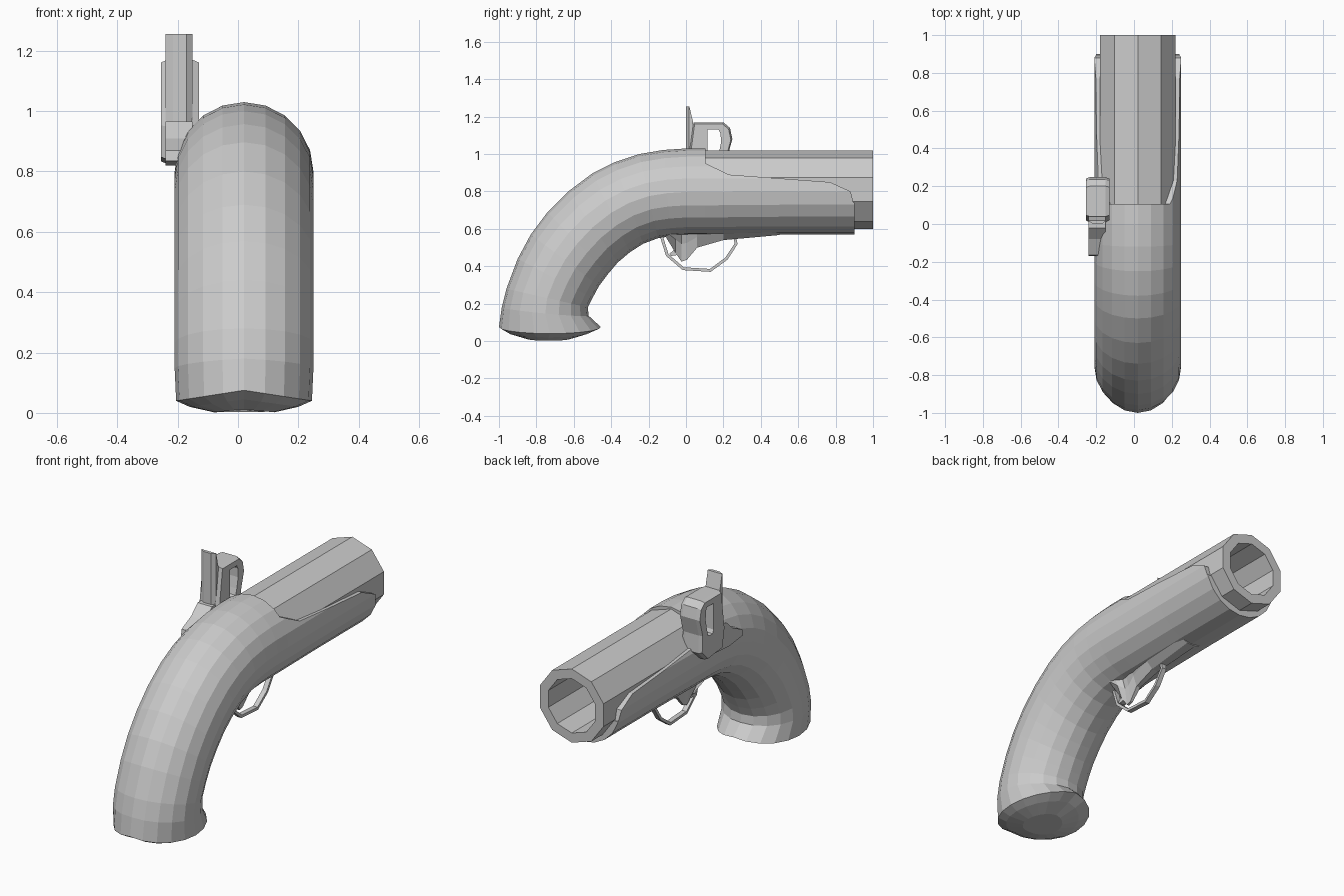
import bpy, bmesh, math
from mathutils import Vector

if "Cube" in bpy.data.objects:
    bpy.data.objects.remove(bpy.data.objects["Cube"])

CX = 0.02  # centre line of stock and barrel

grey = bpy.data.materials.new("plain_grey")
grey.diffuse_color = (0.6, 0.6, 0.6, 1)
grey.use_nodes = True
grey.node_tree.nodes["Principled BSDF"].inputs["Base Color"].default_value = grey.diffuse_color


def finish(name, bm):
    bmesh.ops.recalc_face_normals(bm, faces=bm.faces)
    me = bpy.data.meshes.new(name)
    bm.to_mesh(me)
    bm.free()
    me.materials.append(grey)
    ob = bpy.data.objects.new(name, me)
    bpy.context.collection.objects.link(ob)
    return ob


def loft(name, rings, closed=False):
    """Skin a list of equal-length rings; cap the ends unless closed."""
    bm = bmesh.new()
    vs = [[bm.verts.new(p) for p in r] for r in rings]
    n = len(vs[0])
    for a, b in zip(vs, vs[1:] + vs[:1] if closed else vs[1:]):
        for i in range(n):
            j = (i + 1) % n
            bm.faces.new((a[i], a[j], b[j], b[i]))
    if not closed:
        bm.faces.new(vs[0])
        bm.faces.new(vs[-1])
    return finish(name, bm)


def slab(name, profile, x0, x1):
    """Extrude a (y, z) profile across x."""
    return loft(name, [[(x, y, z) for y, z in profile] for x in (x0, x1)])


def decagon(r, y, z=0.81):
    return [(CX + r * math.sin(i * math.pi / 5), y, z + r * math.cos(i * math.pi / 5))
            for i in range(10)]


# Stock and curved grip: (upper y, z, lower y, z, half width, side drop)
STATIONS = [
    (.90, 1.03, .90, .57, .23, 0), (.50, 1.03, .50, .57, .23, 0),
    (.10, 1.03, .10, .565, .23, 0), (0, 1.03, 0, .565, .23, 0),
    (-.12, 1.022, -.08, .56, .23, 0), (-.25, 1.0, -.15, .55, .23, 0),
    (-.38, .957, -.23, .52, .23, 0), (-.50, .897, -.30, .475, .23, 0),
    (-.63, .80, -.365, .42, .23, 0), (-.74, .69, -.42, .355, .23, 0),
    (-.83, .57, -.465, .295, .23, 0), (-.90, .44, -.50, .23, .23, 0),
    (-.96, .28, -.525, .18, .23, 0), (-.985, .18, -.52, .135, .23, .01),
    (-1.0, .075, -.455, .075, .225, .035), (-.95, .045, -.52, .045, .18, .025),
    (-.85, .012, -.62, .012, .10, .01),
]


def stock_ring(s, n=20):
    hi, lo = Vector((CX, s[0], s[1])), Vector((CX, s[2], s[3]))
    mid, up = (hi + lo) / 2, (hi - lo) / 2
    ring = []
    for i in range(n):
        t = 2 * math.pi * i / n
        drop = s[5] * abs(math.sin(t))
        ring.append(mid + up * math.cos(t) + Vector((s[4] * math.sin(t), 0, -drop)))
    return ring


stock = loft("stock", [stock_ring(s) for s in STATIONS])

# Cut the barrel channel and the sloping side rails out of the stock
rail_cut = slab("rail_cutter", [(.105, 1.3), (.105, .95), (.23, .89), (.77, .85), (.88, .80),
                                (.895, .74), (1.1, .74), (1.1, 1.3)], -.6, .6)
channel = loft("channel_cutter", [decagon(.203, .1), decagon(.203, 1.1)])
for cutter in (rail_cut, channel):
    cutter.hide_render = True
    mod = stock.modifiers.new("cut", 'BOOLEAN')
    mod.operation, mod.solver, mod.object = 'DIFFERENCE', 'EXACT', cutter
dg = bpy.context.evaluated_depsgraph_get()
cut_mesh = bpy.data.meshes.new_from_object(stock.evaluated_get(dg))
stock.modifiers.clear()
stock.data = cut_mesh
for cutter in (rail_cut, channel):
    bpy.data.objects.remove(cutter)

# Ten-sided barrel with a deep open bore
loft("barrel", [decagon(.21, .1), decagon(.21, 1.0), decagon(.155, 1.0), decagon(.155, .15)])

# Flared housing under the stock, pinching down to the trigger
HOUSING = [(-.11, .09, .56), (-.055, .05, .47), (-.025, .022, .425), (.005, .022, .435),
           (.06, .035, .50), (.20, .06, .54), (.50, .08, .567)]
loft("trigger_housing", [[(CX - w - .03, y, .615), (CX - w, y, (z + .615) / 2),
                          (CX - w * .35, y, z), (CX + w * .35, y, z),
                          (CX + w, y, (z + .615) / 2), (CX + w + .03, y, .615)]
                         for y, w, z in HOUSING])
slab("trigger", [(-.09, .465), (-.08, .455), (-.045, .46), (-.03, .50), (-.05, .50)],
     CX - .015, CX + .015)

# Trigger guard: a thin bent strip
GUARD = [(-.11, .58), (-.13, .555), (-.10, .46), (-.015, .387), (.13, .378),
         (.215, .44), (.268, .52), (.255, .58)]
rings = []
for i, (y, z) in enumerate(GUARD):
    a, b = GUARD[max(i - 1, 0)], GUARD[min(i + 1, len(GUARD) - 1)]
    d = Vector((b[0] - a[0], b[1] - a[1])).normalized()
    rings.append([(CX + sx * .014, y - d.y * s * .008, z + d.x * s * .008)
                  for sx, s in ((-1, -1), (1, -1), (1, 1), (-1, 1))])
loft("trigger_guard", rings)

# Hammer loop with a window through it
OUTER = [(.04, 1.17), (.20, 1.17), (.235, 1.14), (.248, 1.08), (.22, .98),
         (.225, .88), (.17, .825), (.03, .84), (.01, .95)]
INNER = [(.115, 1.13), (.175, 1.13), (.185, 1.11), (.187, 1.06), (.175, 1.0),
         (.165, .965), (.15, .96), (.125, .96), (.115, .98)]


def inset_ring(pts, x):
    return [(x, y, z) for y, z in pts]


CHAMFER = [(.13 + (y - .13) * .93, 1.0 + (z - 1.0) * .95) for y, z in OUTER]
loft("hammer_loop", [inset_ring(INNER, -.255), inset_ring(CHAMFER, -.255),
                     inset_ring(OUTER, -.235), inset_ring(OUTER, -.15),
                     inset_ring(CHAMFER, -.13), inset_ring(INNER, -.13)], closed=True)

# Thumb spur: upright plate with bevelled front corners
loft("hammer_spur", [[(-.24, back, z), (-.15, back, z), (-.15, .015, z),
                      (-.17, 0, z), (-.215, 0, z), (-.24, .015, z)]
                     for z, back in ((.90, .05), (1.17, .038), (1.255, .018))])

# Hammer tail running along the side of the stock
slab("hammer_tail", [(-.17, .835), (-.165, .87), (-.08, .91), (-.02, .965),
                     (.08, .965), (.10, .83), (-.05, .82)], -.24, -.15)
